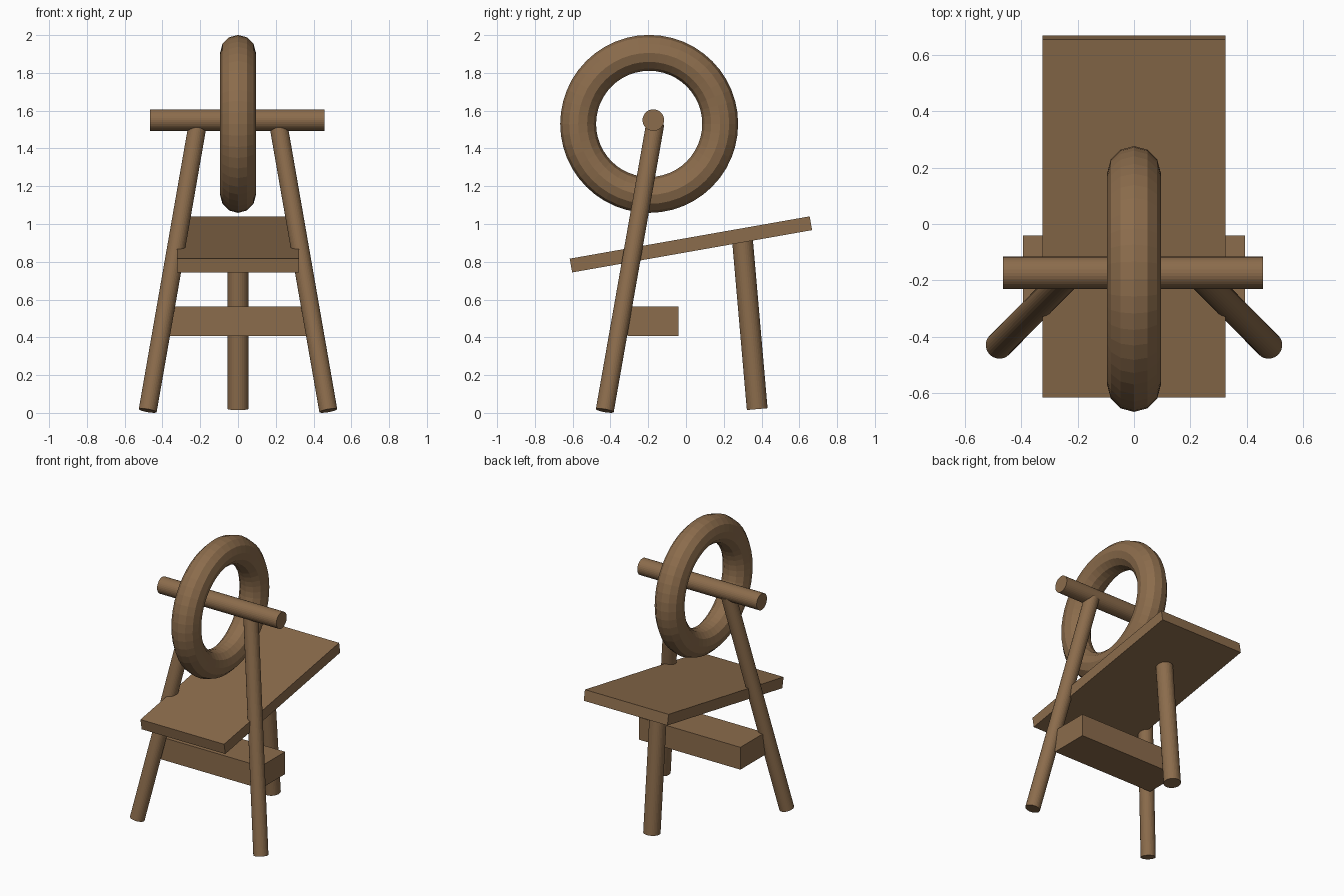
import bpy
from math import radians
from mathutils import Vector

cube = bpy.data.objects.get("Cube")
if cube:
    bpy.data.objects.remove(cube, do_unlink=True)

# Single wood colour
wood = bpy.data.materials.new("brown_wood")
wood.use_nodes = True
colour = (0.26, 0.15, 0.072, 1)
wood.diffuse_color = colour
wood.node_tree.nodes["Principled BSDF"].inputs["Base Color"].default_value = colour


def finish(name):
    ob = bpy.context.object
    ob.name = name
    ob.data.name = name
    ob.data.materials.append(wood)
    return ob


def rod(name, start, end, radius):
    """Round bar between two points."""
    a, b = Vector(start), Vector(end)
    bpy.ops.mesh.primitive_cylinder_add(
        vertices=32, radius=radius, depth=(b - a).length, location=(a + b) / 2,
        rotation=(b - a).to_track_quat("Z", "Y").to_euler())
    return finish(name)


def board(name, centre, size, tilt=0):
    """Rectangular board, tilted about the x axis."""
    bpy.ops.mesh.primitive_cube_add(size=1, location=centre,
                                    rotation=(radians(tilt), 0, 0))
    ob = finish(name)
    ob.scale = size
    return ob


# Wheel and its axle
bpy.ops.mesh.primitive_torus_add(
    major_segments=48, minor_segments=12, major_radius=0.376, minor_radius=0.095,
    location=(0, -0.195, 1.53), rotation=(0, radians(90), 0))
finish("wheel")
rod("axle", (-0.465, -0.173, 1.55), (0.458, -0.173, 1.55), 0.057)

# Splayed front legs carrying the axle
for side, x in (("right", -1), ("left", 1)):
    rod("front_leg_" + side, (x * 0.478, -0.43, 0.012),
        (x * 0.213, -0.163, 1.53), 0.048)

# Single back leg, ending inside the table
rod("back_leg", (0, 0.377, 0.02), (0, 0.299, 0.915), 0.055)

# Sloping table and lower cross beam
board("table", (0, 0.026, 0.892), (0.647, 1.29, 0.074), 10)
board("cross_beam", (0, -0.175, 0.485), (0.786, 0.27, 0.156))
